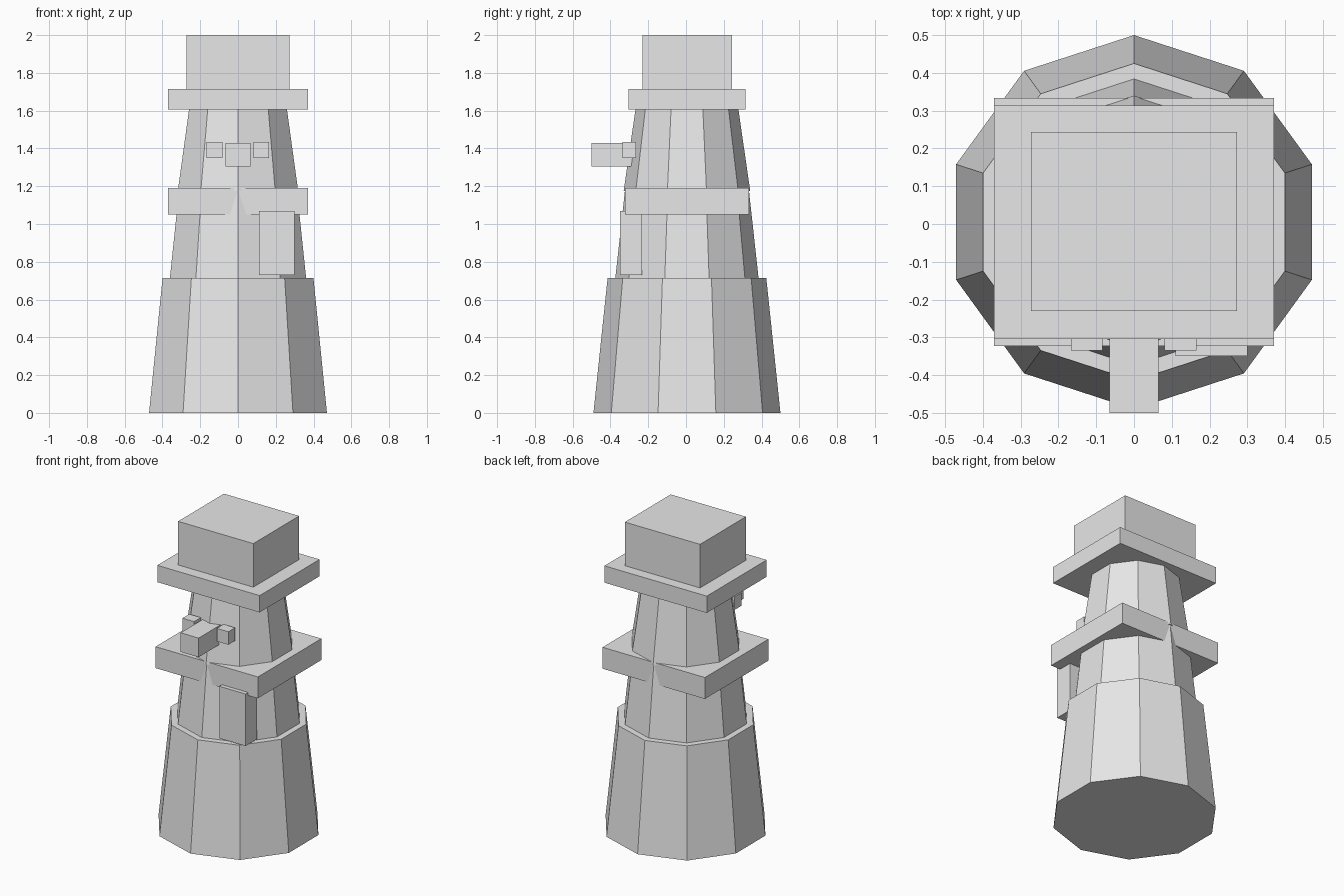
import bpy
import bmesh
from mathutils import Matrix, Vector

default_cube = bpy.data.objects.get("Cube")
if default_cube:
    bpy.data.objects.remove(default_cube, do_unlink=True)

# One plain grey for everything
GREY = (0.8, 0.8, 0.8, 1.0)
grey = bpy.data.materials.new("light_grey")
grey.use_nodes = True
grey.diffuse_color = GREY
grey.node_tree.nodes["Principled BSDF"].inputs["Base Color"].default_value = GREY

SIDES = 10
CENTRE_Y = 0.005


def finish(name, bm):
    mesh = bpy.data.meshes.new(name)
    bm.to_mesh(mesh)
    bm.free()
    mesh.materials.append(grey)
    obj = bpy.data.objects.new(name, mesh)
    bpy.context.collection.objects.link(obj)
    return obj


def tapered_drum(name, r_bottom, r_top, z0, z1):
    """Flat-sided tapered drum with corners on the front and back."""
    bm = bmesh.new()
    bmesh.ops.create_cone(
        bm, cap_ends=True, segments=SIDES, radius1=r_bottom, radius2=r_top,
        depth=z1 - z0, matrix=Matrix.Translation((0, CENTRE_Y, (z0 + z1) / 2)))
    return finish(name, bm)


def box(name, low, high):
    """Box between two opposite corners."""
    low, high = Vector(low), Vector(high)
    bm = bmesh.new()
    bmesh.ops.create_cube(bm, size=1)
    bmesh.ops.scale(bm, vec=high - low, verts=bm.verts)
    bmesh.ops.translate(bm, vec=(low + high) / 2, verts=bm.verts)
    return finish(name, bm)


# Body, stacked from three tapered drums
tapered_drum("lower_body", 0.495, 0.42, 0.0, 0.715)
tapered_drum("middle_body", 0.379, 0.328, 0.715, 1.18)
tapered_drum("head", 0.335, 0.272, 1.175, 1.61)

# Scarf: a square collar with one hanging end
box("scarf", (-0.37, -0.323, 1.05), (0.37, 0.333, 1.19))
box("scarf_end", (0.11, -0.35, 0.73), (0.30, -0.233, 1.07))

# Hat
box("hat_brim", (-0.37, -0.305, 1.605), (0.37, 0.314, 1.715))
box("hat_crown", (-0.272, -0.23, 1.715), (0.272, 0.243, 2.0))

# Face
box("nose", (-0.065, -0.5, 1.305), (0.065, -0.24, 1.43))
for side, x in (("right", -0.125), ("left", 0.123)):
    box(side + "_eye", (x - 0.042, -0.335, 1.35), (x + 0.042, -0.265, 1.435))
